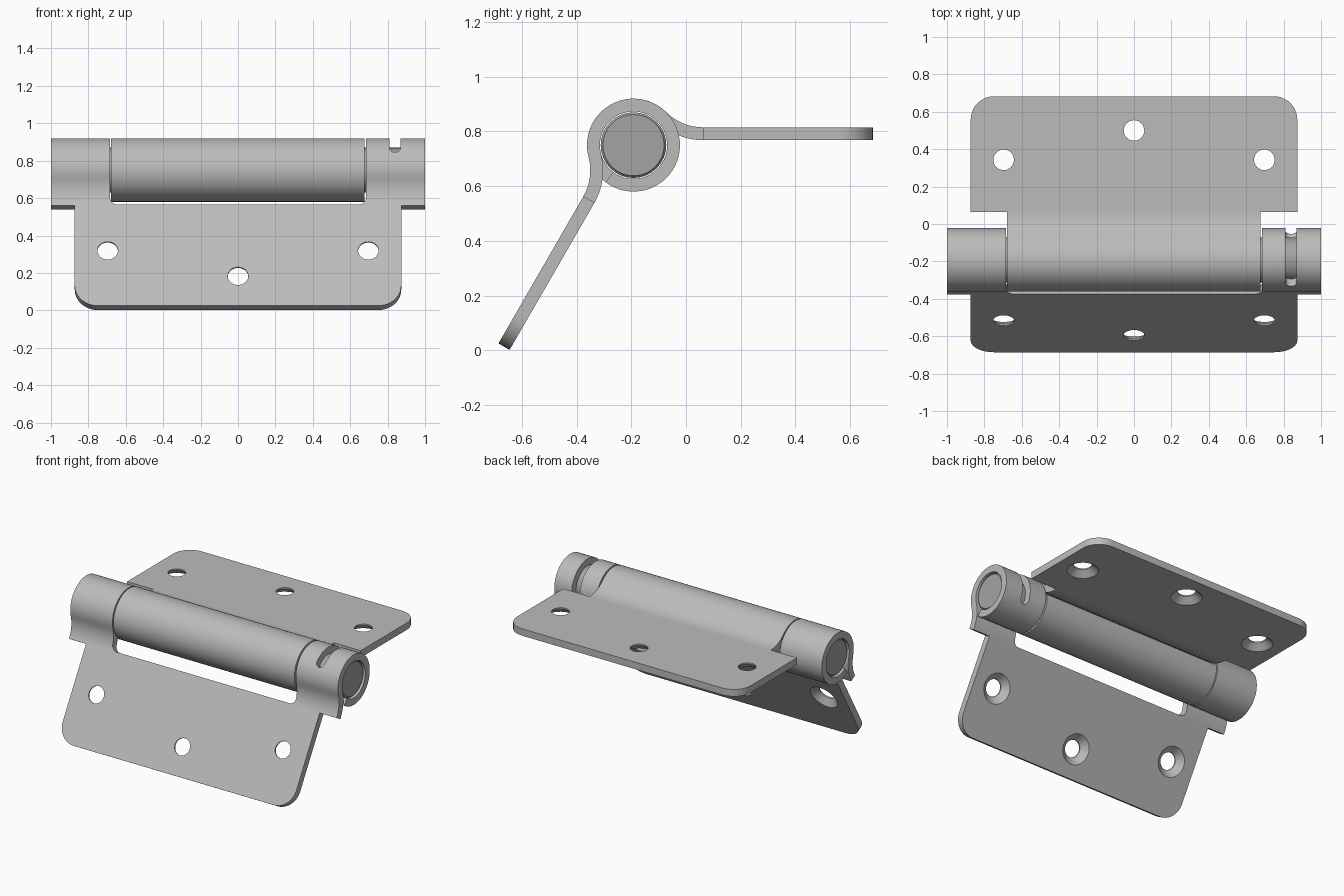
import bpy, bmesh
from math import sin, cos, pi, radians, sqrt, atan2

if "Cube" in bpy.data.objects:
    bpy.data.objects.remove(bpy.data.objects["Cube"], do_unlink=True)

CY, CZ = -0.192, 0.75            # hinge axis
R_OUT, R_IN, R_PIN = 0.17, 0.123, 0.12
V_TOP, V_LOW = 0.065, 0.018      # leaf faces, measured from the axis
U_ROOT, U_END = 0.255, 0.875     # flat part of a leaf
HALF = 0.873                     # half width of a leaf


def material(name, value):
    m = bpy.data.materials.new(name)
    m.use_nodes = True
    color = (value, value, value, 1)
    m.diffuse_color = color
    m.node_tree.nodes["Principled BSDF"].inputs["Base Color"].default_value = color
    return m


steel = material("light steel", 0.5)
dark_steel = material("darker steel", 0.37)


# Leaf frames: u runs out along the leaf, v is its face normal
def back_frame(x, u, v):
    return (x, CY + u, CZ + v)


def front_frame(x, u, v):
    a, b = radians(240), radians(150)
    return (x, CY + u * cos(a) + v * cos(b), CZ + u * sin(a) + v * sin(b))


def loft(name, sections, frame, mat=steel):
    """Skin matching closed loops and cap both ends."""
    bm = bmesh.new()
    loops = [[bm.verts.new(frame(*p)) for p in s] for s in sections]
    n = len(loops[0])
    for a, b in zip(loops, loops[1:]):
        for i in range(n):
            j = (i + 1) % n
            bm.faces.new((a[i], a[j], b[j], b[i]))
    bm.faces.new(loops[0][::-1])
    bm.faces.new(loops[-1])
    bmesh.ops.recalc_face_normals(bm, faces=bm.faces)
    me = bpy.data.meshes.new(name)
    bm.to_mesh(me)
    bm.free()
    ob = bpy.data.objects.new(name, me)
    bpy.context.collection.objects.link(ob)
    me.materials.append(mat)
    return ob


def select(ob):
    bpy.ops.object.select_all(action='DESELECT')
    ob.select_set(True)
    bpy.context.view_layer.objects.active = ob


def cut(ob, cutters):
    select(ob)
    for c in cutters:
        mod = ob.modifiers.new("cut", 'BOOLEAN')
        mod.operation, mod.solver, mod.object = 'DIFFERENCE', 'EXACT', c
        bpy.ops.object.modifier_apply(modifier=mod.name)
        bpy.data.objects.remove(c, do_unlink=True)


def smooth(ob):
    select(ob)
    bpy.ops.object.shade_smooth_by_angle(angle=radians(30))


def arc(cx, cy, r, a0, a1, n):
    return [(cx + r * cos(a0 + (a1 - a0) * i / n),
             cy + r * sin(a0 + (a1 - a0) * i / n)) for i in range(n + 1)]


def curl_profile():
    """Leaf root that sweeps up and wraps round the axis."""
    d = R_OUT ** 2
    rf = (U_ROOT ** 2 + V_TOP ** 2 - d) / (2 * (R_OUT - V_TOP))
    fu, fv = U_ROOT, V_TOP + rf
    start, end = atan2(fv, fu), radians(367)
    outer = arc(fu, fv, rf, -pi / 2, start - pi, 8) + arc(0, 0, R_OUT, start, end, 48)[1:]
    inner = arc(0, 0, R_IN, end, start, 48) + arc(
        fu, fv, rf + V_TOP - V_LOW, start - pi, -pi / 2, 8)[1:]
    return outer + inner


def curl(name, x0, x1, frame):
    prof = curl_profile()
    return loft(name, [[(x, u, v) for u, v in prof] for x in (x0, x1)], frame)


def rounded_slab(name, half, u0, u1, v0, v1, r, frame):
    """Slab with its two far corners rounded."""
    shape = [(-half, u0), (half, u0)]
    shape += arc(half - r, u1 - r, r, 0, pi / 2, 10)
    shape += arc(r - half, u1 - r, r, pi / 2, pi, 10)
    return loft(name, [[(x, u, v) for x, u in shape] for v in (v0, v1)], frame)


def screw_hole(x, u, frame):
    rings = [(0.055, 0.1), (0.055, 0.056), (0.097, V_LOW), (0.097, 0.0)]
    return loft("hole_cutter", [[(px, pu, v) for px, pu in arc(x, u, r, 0, 2 * pi * 31 / 32, 31)]
                                for r, v in rings], frame)


def leaf_plate(name, frame):
    ob = rounded_slab(name, HALF, U_ROOT, U_END, V_LOW, V_TOP, 0.125, frame)
    cut(ob, [screw_hole(x, u, frame) for x, u in ((-0.697, 0.535), (0, 0.692), (0.697, 0.535))])
    smooth(ob)


# Leaves
leaf_plate("back_leaf", back_frame)
leaf_plate("front_leaf", front_frame)

# Central barrel, one with the back leaf
smooth(curl("back_leaf_barrel", -0.678, 0.675, back_frame))

# End knuckles of the front leaf, with a rounded window between them
knuckles = curl("front_leaf_knuckles", -1, 1, front_frame)
window = rounded_slab("window_cutter", 0.685, -0.4, 0.25, -0.4, 0.4, 0.04, front_frame)

# Slot running part way round the left knuckle
slot_x, slot_w = 0.84, 0.03
first, last, tip = radians(94), radians(275), slot_w / R_OUT
stations = [(first + tip * (1 - cos(t)), sin(t)) for t in (0.15, 0.4, 0.7, 1.0, 1.3)]
stations += [(first + tip + (last - first - 2 * tip) * i / 24, 1) for i in range(25)]
stations += [(last - tip * (1 - cos(t)), sin(t)) for t in (1.3, 1.0, 0.7, 0.4, 0.15)]
sections = []
for a, w in stations:
    sections.append([(slot_x + s * w * slot_w, r * cos(a), r * sin(a))
                     for s, r in ((-1, 0.1), (1, 0.1), (1, 0.2), (-1, 0.2))])
slot = loft("slot_cutter", sections, front_frame)
cut(knuckles, [window, slot])
smooth(knuckles)

# Pin with chamfered ends
pin_rings = [(-0.99, 0.112), (-0.98, R_PIN), (0.98, R_PIN), (0.99, 0.112)]
pin = loft("pin", [[(x, u, v) for u, v in arc(0, 0, r, 0, 2 * pi * 31 / 32, 31)]
                   for x, r in pin_rings], back_frame, dark_steel)
smooth(pin)
